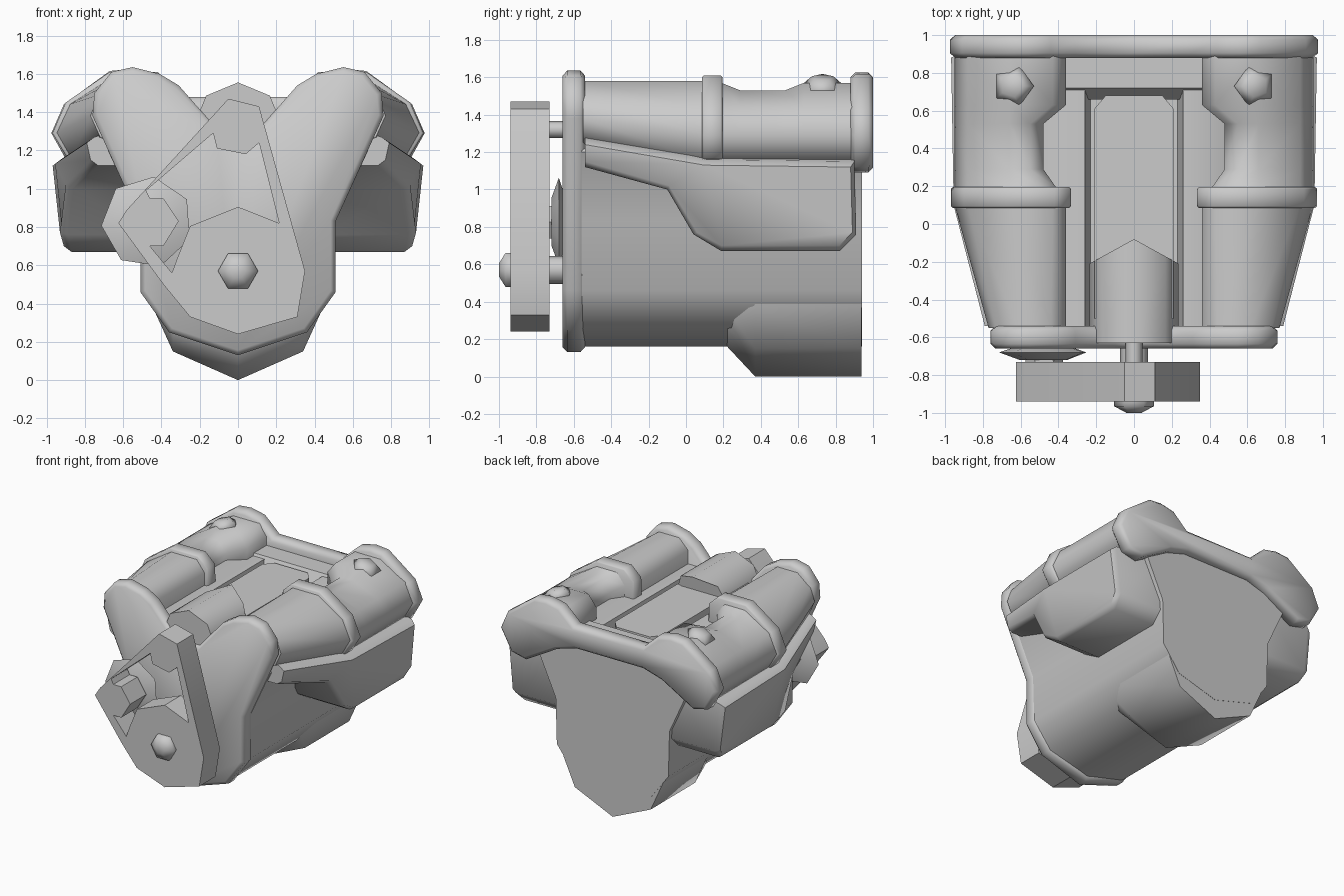
import bpy, bmesh
from math import radians, sin, cos, pi

if "Cube" in bpy.data.objects:
    bpy.data.objects.remove(bpy.data.objects["Cube"])


def finish(o, mirror=False, bevel=0.0, angle=50, limit=60):
    """Optional mirror and bevel, then smooth shading with sharp edges kept."""
    if mirror:
        o.modifiers.new("mirror", 'MIRROR')
    if bevel:
        b = o.modifiers.new("bevel", 'BEVEL')
        b.width = bevel
        b.segments = 1
        b.limit_method = 'ANGLE'
        b.angle_limit = radians(limit)
    bpy.ops.object.select_all(action='DESELECT')
    o.select_set(True)
    bpy.context.view_layer.objects.active = o
    bpy.ops.object.convert(target='MESH')
    bpy.ops.object.shade_smooth_by_angle(angle=radians(angle))
    return o


def loft(name, rings, **kw):
    """Skin matching rings of 3D points and cap both ends."""
    bm = bmesh.new()
    rows = [[bm.verts.new(p) for p in r] for r in rings]
    n = len(rows[0])
    for a, b in zip(rows, rows[1:]):
        for i in range(n):
            j = (i + 1) % n
            bm.faces.new((a[i], a[j], b[j], b[i]))
    bm.faces.new(rows[0])
    bm.faces.new(rows[-1])
    bmesh.ops.recalc_face_normals(bm, faces=bm.faces[:])
    me = bpy.data.meshes.new(name)
    bm.to_mesh(me)
    bm.free()
    o = bpy.data.objects.new(name, me)
    bpy.context.collection.objects.link(o)
    return finish(o, **kw)


def at(y, pts):
    return [(x, y, z) for x, z in pts]


def both(half):
    """Close a right-hand half outline (centre to centre) with its mirror."""
    return half + [(-x, z) for x, z in reversed(half) if x > 1e-6]


def turned(name, x, z, n, rings, phase=0.0, **kw):
    """Round part along y from (y, radius) pairs; phase 0 has a corner on top."""
    return loft(name, [[(x + r * sin(2 * pi * i / n + phase), y,
                         z + r * cos(2 * pi * i / n + phase)) for i in range(n)]
                       for y, r in rings], **kw)


# Front timing cover
cover = both([(0, 1.3), (0.1, 1.3), (0.31, 1.54), (0.41, 1.6), (0.55, 1.635), (0.66, 1.61),
              (0.75, 1.5), (0.76, 1.38), (0.51, 0.83), (0.51, 0.46), (0.36, 0.25), (0, 0.13)])
loft("front_cover", [at(-0.66, cover), at(-0.54, cover)], bevel=0.025)

# Engine block with the open valley, and the oil pan below it
block = both([(0, 1.24), (0.23, 1.24), (0.26, 1.39), (0.5, 1.39), (0.68, 1.2),
              (0.51, 0.83), (0.50, 0.46), (0.35, 0.26), (0, 0.16)])
loft("engine_block", [at(-0.56, block), at(0.94, block)])
pan_top = [(0.40, 0.5), (0.40, 0.36), (0.34, 0.26), (0, 0.16)]
pan = [(0.48, 0.5), (0.44, 0.37), (0.34, 0.15), (0, 0.0)]
loft("oil_pan", [at(0.22, both([(0, 0.5)] + pan_top)), at(0.37, both([(0, 0.5)] + pan)),
                 at(0.938, both([(0, 0.5)] + pan))], angle=58)


# Cylinder heads: tapered front half, raised rim, notched rear half
def head(inner, top):
    return [(inner, 1.25), (inner, top - 0.09), (inner + 0.07, top), (0.66, top),
            (0.88, 1.44), (0.95, 1.29), (0.87, 1.15), (0.6, 1.13)]


head_front = [(0.36, 1.2), (0.36, 1.5), (0.44, 1.58), (0.62, 1.58),
              (0.73, 1.49), (0.77, 1.38), (0.72, 1.27), (0.5, 1.15)]
rim = [(0.33, 1.25), (0.335, 1.53), (0.42, 1.61), (0.67, 1.61),
       (0.9, 1.45), (0.97, 1.29), (0.88, 1.14), (0.6, 1.12)]
loft("head_fronts", [at(-0.55, head_front), at(0.1, head(0.36, 1.58))], mirror=True, angle=58)
loft("head_rims", [at(0.085, rim), at(0.195, rim)], mirror=True, bevel=0.01)
loft("head_rears", [at(0.19, head(0.41, 1.57)), at(0.29, head(0.48, 1.53)),
                    at(0.53, head(0.48, 1.53)), at(0.63, head(0.36, 1.57)),
                    at(0.9, head(0.36, 1.57))], mirror=True, angle=58)

# Rear plate with two lobes joined by a bar across the valley
rear = both([(0, 1.48), (0.31, 1.48), (0.44, 1.6), (0.56, 1.625), (0.67, 1.615), (0.91, 1.44),
             (0.975, 1.29), (0.88, 1.12), (0.75, 1.09), (0.47, 1.25), (0.3, 1.3), (0, 1.3)])
loft("rear_plate", [at(0.88, rear), at(1.0, rear)], bevel=0.025)

# Intake box in the valley and the ledge behind it
plan = [(-0.21, -0.5), (0.21, -0.5), (0.21, 0.61), (0.15, 0.68), (-0.15, 0.68), (-0.21, 0.61)]
loft("intake_box", [[(x, y, z) for x, y in plan] for z in (1.2, 1.4)])
ramp = [(0.75, 1.2), (0.66, 1.3), (0.72, 1.41), (0.94, 1.41), (0.94, 1.2)]
loft("valley_rear", [[(x, y, z) for y, z in ramp] for x in (-0.4, 0.4)])

# Exhaust manifolds: side outline as (y, z, outer x, inset y, inset z)
side = [(-0.54, 1.27, 0.79, 0, -0.03), (0.1, 1.16, 0.955, 0, -0.03), (0.9, 1.15, 0.968, -0.02, -0.03),
        (0.91, 0.76, 0.93, -0.02, 0.01), (0.82, 0.67, 0.91, 0, 0.03), (0.19, 0.67, 0.91, 0, 0.03),
        (0.04, 0.76, 0.93, 0.02, 0.01), (-0.1, 1.0, 0.90, 0.01, 0.02), (-0.54, 1.12, 0.77, 0, 0.03)]
loft("exhaust_manifolds", [[(0.45, y, z + (0.08 if z > 1.13 else 0)) for y, z, x, dy, dz in side],
                           [(x - 0.04, y, z) for y, z, x, dy, dz in side],
                           [(x, y + dy, z + dz) for y, z, x, dy, dz in side]], mirror=True, angle=58)

# Filler caps on the heads
loft("filler_caps", [[(0.64 + dx + r * cos(2 * pi * i / 5 + pi), 0.73 + r * sin(2 * pi * i / 5 + pi),
                       z - 0.3 * r * cos(2 * pi * i / 5 + pi)) for i in range(5)]
                     for z, r, dx in ((1.48, 0.07, -0.01), (1.555, 0.11, 0), (1.6, 0.06, 0.01))],
     mirror=True, angle=75)

# Pump drum in the valley, its rear end cut on a slant
drum = [(0.235 * sin(2 * pi * i / 8), 0.235 * cos(2 * pi * i / 8)) for i in range(8)]
loft("pump_drum", [[(x, -0.63, 1.32 + z) for x, z in drum],
                   [(x, -0.08 - 0.55 * abs(x) - 0.2 * max(0, -z), 1.32 + z) for x, z in drum]])
turned("pump_shaft", 0, 1.32, 8, [(-0.75, 0.045), (-0.6, 0.045)])

# Belt and pulleys as one slab with an opening
outer = [(-0.05, 1.47), (0.11, 1.43), (0.35, 0.57), (0.31, 0.33), (0, 0.24),
         (-0.25, 0.33), (-0.39, 0.5), (-0.625, 0.82), (-0.58, 0.89)]
hole = [(-0.13, 1.29), (-0.11, 1.21), (0.04, 1.18), (0.11, 1.24), (0.215, 0.82), (0, 0.905),
        (-0.25, 0.805), (-0.32, 0.63), (-0.345, 0.56), (-0.46, 0.70), (-0.39, 0.70),
        (-0.31, 0.83), (-0.39, 0.95), (-0.46, 0.95), (-0.48, 0.99)]
cu = bpy.data.curves.new("drive_belt", 'CURVE')
cu.dimensions = '2D'
cu.fill_mode = 'BOTH'
cu.extrude = 0.104
for pts in (outer, hole):
    s = cu.splines.new('POLY')
    s.points.add(len(pts) - 1)
    for p, (x, z) in zip(s.points, pts):
        p.co = (x, z, 0, 1)
    s.use_cyclic_u = True
belt = bpy.data.objects.new("drive_belt", cu)
bpy.context.collection.objects.link(belt)
belt.rotation_euler.x = pi / 2
belt.location.y = -0.835
finish(belt, angle=30)

# Side pulley disc, crank shaft and crank nut
turned("side_disc", -0.475, 0.825, 7, [(-0.65, 0.15), (-0.68, 0.24), (-0.72, 0.13)], phase=0.15)
turned("side_shaft", -0.475, 0.825, 6, [(-0.75, 0.1), (-0.6, 0.1)], phase=pi / 6)
turned("crank_shaft", 0, 0.57, 8, [(-0.75, 0.075), (-0.6, 0.075)])
turned("crank_nut", 0, 0.57, 6, [(-1.0, 0.04), (-0.965, 0.105), (-0.93, 0.105)], phase=pi / 6,
       angle=75)
